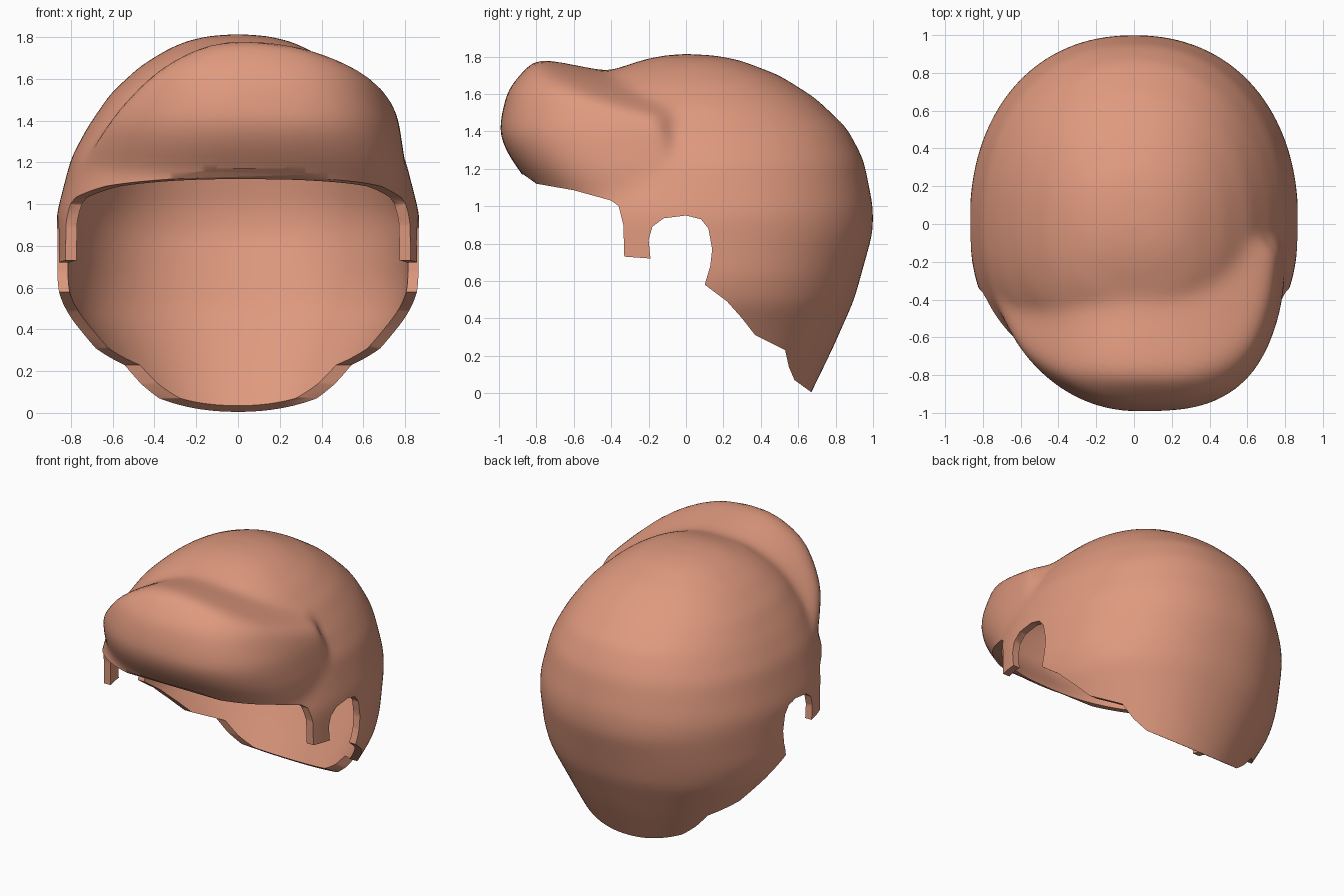
import bpy, bmesh
from mathutils import Vector

if "Cube" in bpy.data.objects:
    bpy.data.objects.remove(bpy.data.objects["Cube"])


def lerp_table(table, z):
    """Linear lookup in rows of (z, value), sorted by falling z."""
    if z >= table[0][0]:
        return table[0][1]
    for (z1, v1), (z0, v0) in zip(table, table[1:]):
        if z >= z0:
            return v0 + (v1 - v0) * (z - z0) / (z1 - z0)
    return table[-1][1]


# Dome: half width, back depth and front depth by height
WIDTH = [(1.815, 0), (1.805, .14), (1.78, .25), (1.74, .34), (1.66, .47), (1.53, .61), (1.37, .72),
         (1.22, .80), (.95, .87), (.62, .87), (.48, .84), (.3, .74), (.05, .61), (-.2, .46)]
BACK = [(1.815, 0), (1.805, .16), (1.78, .29), (1.7, .5), (1.58, .69), (1.42, .86), (1.25, .95),
        (1.0, 1.0), (.86, 1.0), (.5, .9), (.25, .79), (0, .67), (-.2, .57)]
FRONT = [(1.815, 0), (1.805, .12), (1.785, .22), (1.72, .42), (1.6, .6), (1.4, .75), (1.16, .82), (1.0, .86),
         (.6, .86), (-.2, .5)]
# Quiff: front reach and half width by height
Q_FRONT = [(1.83, .72), (1.79, .81), (1.63, .95), (1.5, .985), (1.38, 1.0), (1.27, .95), (1.16, .87), (1.0, .72)]
Q_WIDTH = [(1.83, .5), (1.75, .58), (1.6, .70), (1.4, .77), (1.2, .80), (1.0, .80)]


def in_dome(x, y, z):
    if not -.2 < z < 1.815:
        return False
    w = lerp_table(WIDTH, z)
    d, n = (lerp_table(BACK, z), 2.2) if y > 0 else (lerp_table(FRONT, z), 2.3)
    return (abs(x) / w) ** n + (abs(y) / d) ** n < 1


def in_quiff(x, y, z):
    if y > -.1 or not 1.0 < z < 1.83:
        return False
    # the top slopes back into a valley and falls away more on the left
    if z > 1.72 - (.35 if x > 0 else .95) * x * x + .2 * (-.42 - y):
        return False
    n = 3 if x > 0 else 2
    w = lerp_table(Q_WIDTH, z)
    return (abs(x) / w) ** n + ((-.1 - y) / (lerp_table(Q_FRONT, z) - .1)) ** n < 1


# Hair volume: a sphere pushed out to the dome and quiff
centre = Vector((0, 0, 1.0))
bm = bmesh.new()
bmesh.ops.create_icosphere(bm, subdivisions=6, radius=1)
for v in bm.verts:
    d = v.co.normalized()
    lo, hi = 0.0, 1.7
    for _ in range(14):
        mid = (lo + hi) / 2
        p = centre + d * mid
        if in_dome(*p) or in_quiff(*p):
            lo = mid
        else:
            hi = mid
    v.co = centre + d * lo
for _ in range(5):
    bmesh.ops.smooth_vert(bm, verts=bm.verts[:], factor=.5, use_axis_x=True, use_axis_y=True, use_axis_z=True)
mesh = bpy.data.meshes.new("hair")
bm.to_mesh(mesh)
bm.free()
hair = bpy.data.objects.new("hair", mesh)
bpy.context.collection.objects.link(hair)

# Hairline cutter: side outline of everything below the rim
rim = [(-1.3, 1.17), (-.87, 1.17), (-.8, 1.12), (-.6, 1.085), (-.4, 1.03), (-.36, 1.0), (-.335, .9), (-.33, .73),
       (-.19, .72), (-.2, .82), (-.18, .89), (-.12, .935), (0, .95), (.08, .93), (.12, .88), (.14, .77),
       (.13, .68), (.1, .58), (.22, .49), (.3, .40), (.37, .31), (.53, .23), (.55, .14), (.58, .07),
       (.67, .005), (1.3, .005), (1.3, -.6), (-1.3, -.6)]
bm = bmesh.new()
face = bm.faces.new([bm.verts.new((-1.3, y, z)) for y, z in rim])
ext = bmesh.ops.extrude_face_region(bm, geom=[face])
bmesh.ops.translate(bm, vec=(2.6, 0, 0), verts=[g for g in ext["geom"] if isinstance(g, bmesh.types.BMVert)])
bmesh.ops.recalc_face_normals(bm, faces=bm.faces[:])
cut_mesh = bpy.data.meshes.new("hairline_cutter")
bm.to_mesh(cut_mesh)
bm.free()
cutter = bpy.data.objects.new("hairline_cutter", cut_mesh)
bpy.context.collection.objects.link(cutter)
cutter.hide_render = True

# Hollow shell, trimmed at the hairline
shell = hair.modifiers.new("shell", 'SOLIDIFY')
shell.thickness = .05
shell.offset = -1
trim = hair.modifiers.new("trim", 'BOOLEAN')
trim.operation = 'DIFFERENCE'
trim.solver = 'EXACT'
trim.object = cutter
bpy.context.view_layer.objects.active = hair
hair.select_set(True)
for name in ("shell", "trim"):
    bpy.ops.object.modifier_apply(modifier=name)
bpy.data.objects.remove(cutter)

# Colour and shading
mat = bpy.data.materials.new("salmon")
mat.diffuse_color = (.74, .32, .21, 1)
mat.use_nodes = True
mat.node_tree.nodes["Principled BSDF"].inputs["Base Color"].default_value = mat.diffuse_color
hair.data.materials.clear()
hair.data.materials.append(mat)
bpy.ops.object.shade_smooth_by_angle(angle=.8)
